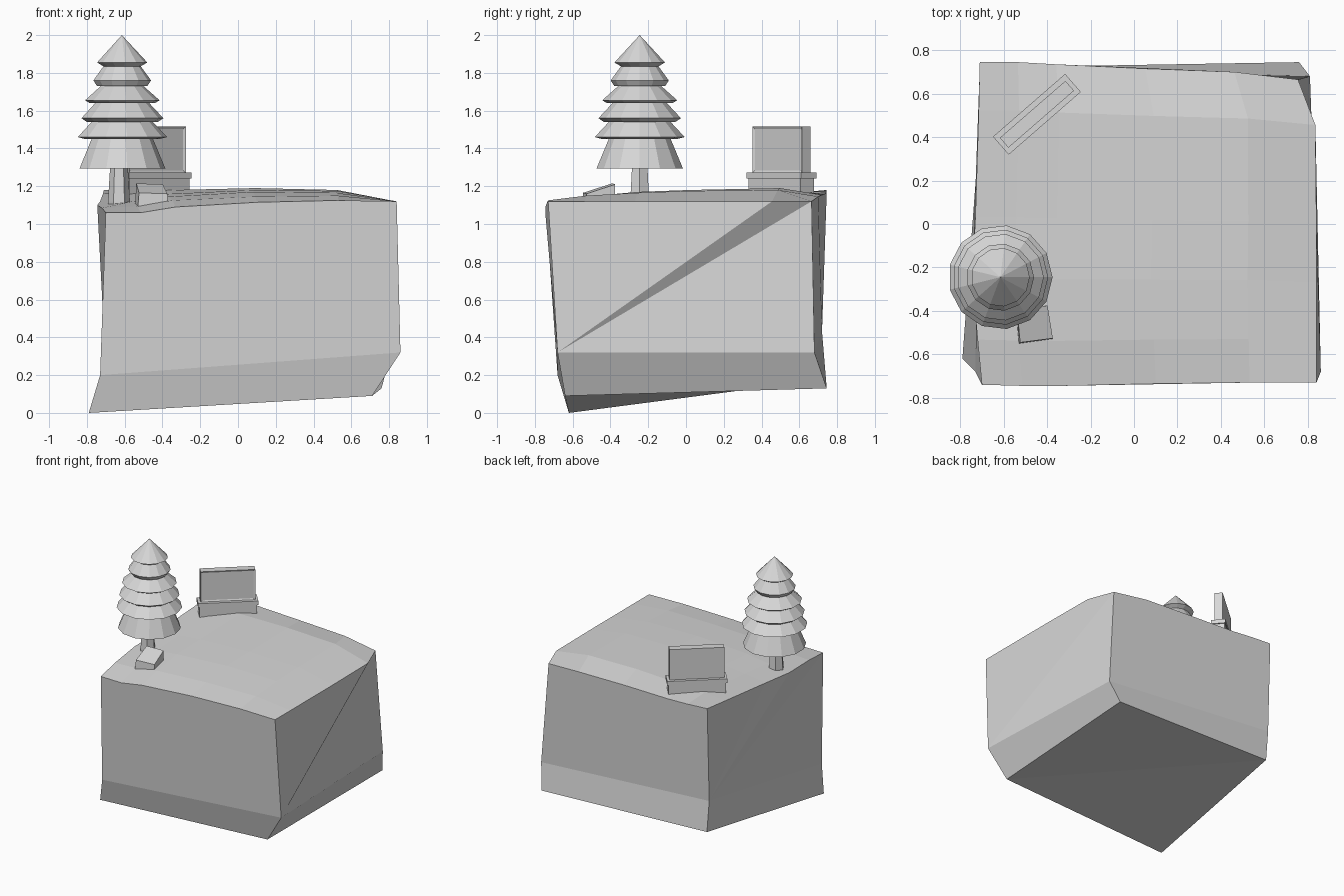
import bpy, bmesh, math
from mathutils import Matrix

if "Cube" in bpy.data.objects:
    bpy.data.objects.remove(bpy.data.objects["Cube"])

grey = bpy.data.materials.new("plain_grey")
grey.diffuse_color = (0.68, 0.68, 0.68, 1)
grey.use_nodes = True
grey.node_tree.nodes["Principled BSDF"].inputs["Base Color"].default_value = grey.diffuse_color


def finish(name, bm, matrix=None):
    bmesh.ops.recalc_face_normals(bm, faces=bm.faces)
    if matrix:
        bm.transform(matrix)
    me = bpy.data.meshes.new(name)
    bm.to_mesh(me)
    bm.free()
    me.materials.append(grey)
    ob = bpy.data.objects.new(name, me)
    bpy.context.collection.objects.link(ob)
    return ob


def hull_box(name, bottom, top):
    """Six-sided solid between two four-corner loops."""
    bm = bmesh.new()
    a = [bm.verts.new(p) for p in bottom]
    b = [bm.verts.new(p) for p in top]
    bm.faces.new(a)
    bm.faces.new(b)
    for i in range(4):
        j = (i + 1) % 4
        bm.faces.new((a[i], a[j], b[j], b[i]))
    return finish(name, bm)


def lathe(name, profile, sides, centre):
    bm = bmesh.new()
    rings = []
    for r, z in profile:
        if r == 0:
            rings.append([bm.verts.new((0, 0, z))] * sides)
        else:
            rings.append([bm.verts.new((r * math.cos(2 * math.pi * i / sides),
                                        r * math.sin(2 * math.pi * i / sides), z))
                          for i in range(sides)])
    for a, b in zip(rings, rings[1:]):
        for i in range(sides):
            j = (i + 1) % sides
            bm.faces.new(list(dict.fromkeys((a[i], a[j], b[j], b[i]))))
    return finish(name, bm, Matrix.Translation((*centre, 0)))


# Ground block: uneven top grid (heights by row, front to back)
U = [0, 0.12, 0.24, 0.52, 0.8, 1]
V = [0, 0.14, 0.33, 0.52, 0.85, 1]
H = [[1.06, 1.06, 1.09, 1.115, 1.125, 1.12],
     [1.085, 1.095, 1.125, 1.145, 1.15, 1.12],
     [1.10, 1.12, 1.145, 1.17, 1.165, 1.12],
     [1.12, 1.14, 1.16, 1.18, 1.175, 1.12],
     [1.16, 1.175, 1.18, 1.19, 1.18, 1.12],
     [1.18, 1.17, 1.16, 1.155, 1.145, 1.12]]
left_x = [-0.70, -0.72, -0.745, -0.73, -0.715, -0.71]
right_x = [0.84, 0.84, 0.84, 0.84, 0.835, 0.755]
front_y = [-0.74, -0.745, -0.745, -0.735, -0.73, -0.73]
back_y = [0.745, 0.745, 0.735, 0.715, 0.70, 0.665]

bm = bmesh.new()
grid = [[bm.verts.new((left_x[j] + (right_x[j] - left_x[j]) * u,
                       front_y[i] + (back_y[i] - front_y[i]) * v, H[j][i]))
         for i, u in enumerate(U)] for j, v in enumerate(V)]
for j in range(5):
    for i in range(5):
        bm.faces.new((grid[j][i], grid[j][i + 1], grid[j + 1][i + 1], grid[j + 1][i]))
# Walls: four corners of the middle and lower rings, joined to each top edge
mid = [bm.verts.new(p) for p in ((-0.73, -0.68, 0.2), (0.86, -0.68, 0.32),
                                 (0.81, 0.68, 0.32), (-0.71, 0.72, 0.43))]
low = [bm.verts.new(p) for p in ((-0.79, -0.62, 0), (0.71, -0.64, 0.09),
                                 (0.76, 0.745, 0.13), (-0.69, 0.72, 0.175))]
edges = [grid[0], [r[-1] for r in grid], grid[-1][::-1], [r[0] for r in grid][::-1]]
for k, e in enumerate(edges):
    n = (k + 1) % 4
    if k in (1, 3):   # side walls are folded along a diagonal
        for a, b in zip(e, e[1:]):
            bm.faces.new((mid[k], b, a))
        bm.faces.new((mid[k], mid[n], e[-1]))
    else:
        bm.faces.new([mid[k], mid[n]] + e[::-1])
    bm.faces.new((low[k], low[n], mid[n], mid[k]))
bm.faces.new((low[0], low[1], low[3]))
bm.faces.new((low[1], low[2], low[3]))
finish("ground_block", bm)

# Tree: stacked flared tiers on a short trunk
TREE = (-0.615, -0.245)
lathe("tree_crown", [(0, 2.0), (0.135, 1.855), (0.10, 1.835), (0.155, 1.76), (0.135, 1.73),
                     (0.115, 1.73), (0.20, 1.655), (0.175, 1.64), (0.145, 1.64),
                     (0.22, 1.56), (0.19, 1.54), (0.165, 1.54), (0.24, 1.46),
                     (0.20, 1.45), (0.165, 1.45), (0.23, 1.295), (0, 1.31)], 13, TREE)
lathe("tree_trunk", [(0, 1.09), (0.058, 1.09), (0.058, 1.12), (0.046, 1.32), (0, 1.32)],
      6, (-0.63, -0.245))

# Wedge-shaped rock beside the tree
foot = [(-0.545, -0.39), (-0.40, -0.375), (-0.375, -0.53), (-0.53, -0.55)]
hull_box("rock", [(x, y, 1.09) for x, y in foot],
         [(x * 0.97 - 0.01, y * 0.97 - 0.012, z)
          for (x, y), z in zip(foot, (1.215, 1.21, 1.16, 1.165))])

# Board on a two-step plinth, turned across the back-left corner
TURN = Matrix.Translation((-0.447, 0.505, 0)) @ Matrix.Rotation(math.radians(41), 4, 'Z')


def turned_box(name, length, width, z0, z1, inset=False):
    bm = bmesh.new()
    bmesh.ops.create_cube(bm, size=1)
    bm.transform(Matrix.Translation((0, 0, (z0 + z1) / 2)) @
                 Matrix.Diagonal((length, width, z1 - z0, 1)))
    if inset:
        bm.normal_update()
        face = [f for f in bm.faces if f.normal.y < -0.9]
        bmesh.ops.inset_region(bm, faces=face, thickness=0.018, depth=-0.006)
    return finish(name, bm, TURN)


turned_box("plinth_base", 0.42, 0.095, 1.155, 1.24)
turned_box("plinth_cap", 0.44, 0.11, 1.24, 1.272)
turned_box("board", 0.40, 0.06, 1.27, 1.515, inset=True)
